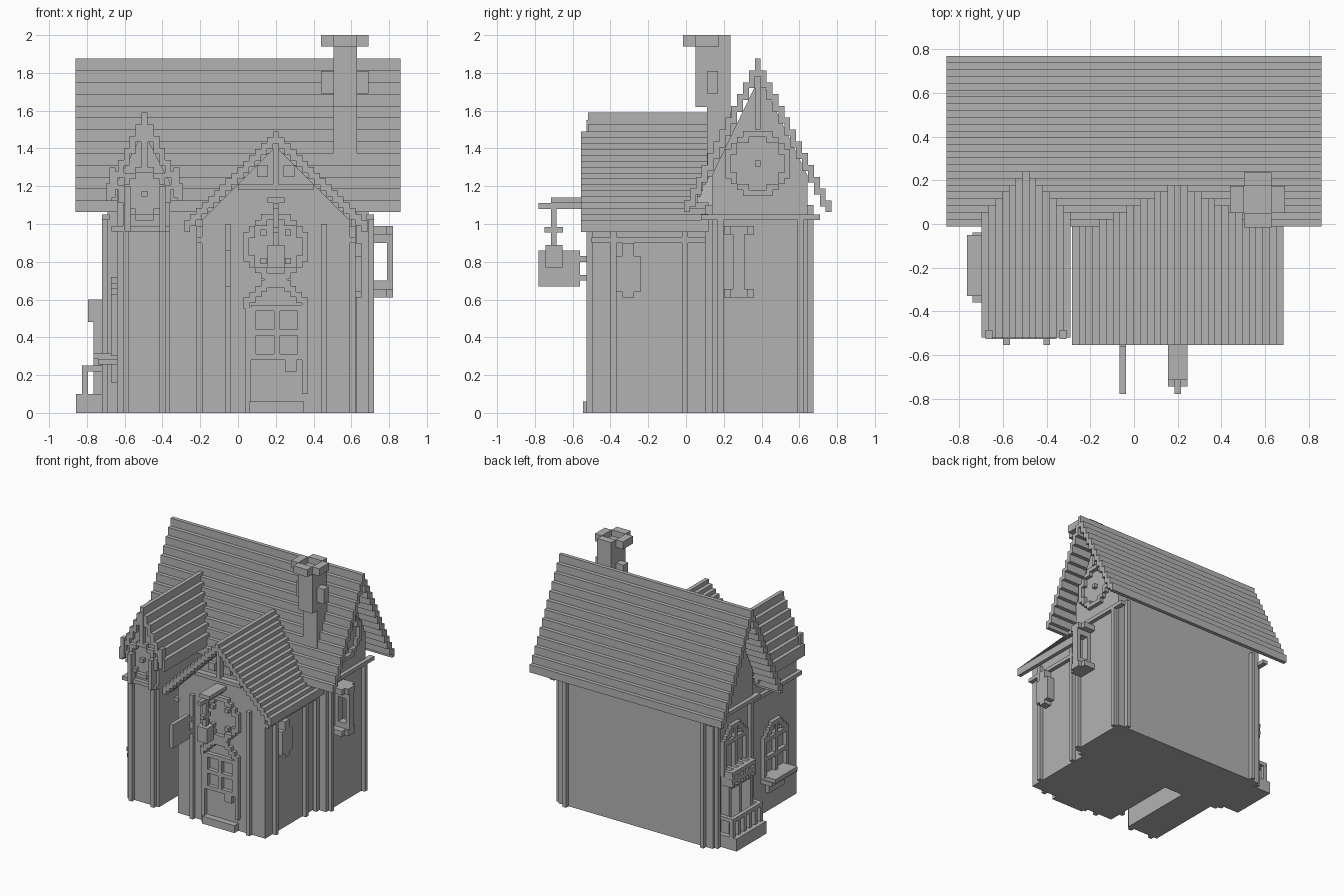
import bpy, bmesh, math
from mathutils import Vector

if "Cube" in bpy.data.objects:
    bpy.data.objects.remove(bpy.data.objects["Cube"], do_unlink=True)

U = 2 / 64  # one block

stone = bpy.data.materials.new("plain_grey")
stone.use_nodes = True
stone.diffuse_color = (0.45, 0.45, 0.45, 1)
stone.node_tree.nodes["Principled BSDF"].inputs["Base Color"].default_value = (0.45, 0.45, 0.45, 1)


def finish(name, bm):
    bmesh.ops.recalc_face_normals(bm, faces=bm.faces)
    mesh = bpy.data.meshes.new(name)
    bm.to_mesh(mesh)
    bm.free()
    mesh.materials.append(stone)
    ob = bpy.data.objects.new(name, mesh)
    bpy.context.collection.objects.link(ob)


def blocks(name, boxes):
    """One object from boxes given as x0, x1, y0, y1, z0, z1."""
    bm = bmesh.new()
    for x0, x1, y0, y1, z0, z1 in boxes:
        lo, hi = Vector((x0, y0, z0)), Vector((x1, y1, z1))
        for v in bmesh.ops.create_cube(bm, size=1)["verts"]:
            v.co = (lo + hi) / 2 + v.co * (hi - lo)
    finish(name, bm)


def gabled_body(name, axis, a, b, mid, half, eave, peak):
    """Pentagon wall block running from a to b along the axis."""
    prof = [(-half, 0), (half, 0), (half, eave), (0, peak), (-half, eave)]
    bm = bmesh.new()
    def place(s, u, z):
        return (s, mid + u, z) if axis == "x" else (mid + u, s, z)
    face = bm.faces.new([bm.verts.new(place(a, u, z)) for u, z in prof])
    ext = bmesh.ops.extrude_face_region(bm, geom=[face])["geom"]
    shift = Vector(place(b, 0, 0)) - Vector(place(a, 0, 0))
    bmesh.ops.translate(bm, vec=shift, verts=[g for g in ext if isinstance(g, bmesh.types.BMVert)])
    finish(name, bm)


def on_wall(axis, base, sign):
    """Box maker for a wall: sideways range, height range, outward range."""
    def box(u0, u1, z0, z1, out=U, start=-0.01):
        d = sorted((base + sign * start, base + sign * out))
        return (*d, u0, u1, z0, z1) if axis == "x" else (u0, u1, *d, z0, z1)
    return box


def ring(box, mid, zmid, n, out=U):
    """Blocky round frame of radius n blocks."""
    res = []
    for i in range(-n, n + 1):
        for j in range(-n, n + 1):
            if n - 0.7 < math.hypot(i, j) < n + 0.45:
                u, z = mid + i * U, zmid + j * U
                res.append(box(u - U / 2, u + U / 2, z - U / 2, z + U / 2, out))
    return res


def main_roof_y(z):
    return 0.38 - (1.88 - z) / 2 + U if z > 1.12 else 0.12


# Main body and wings
gabled_body("main_walls", "x", -0.69, 0.69, 0.39, 0.252, 1.26, 1.78)
gabled_body("turret_walls", "y", -0.495, 0.3, -0.5, 0.14, 1.22, 1.49)
gabled_body("entrance_walls", "y", -0.495, 0.3, 0.2, 0.39, 1.02, 1.41)

# Stepped roofs
blocks("main_roof", [(-0.859, 0.859, 0.38 + (k - 0.5) * U, 0.38 + (k + 0.5) * U,
                      1.875 - (2 * abs(k) + (2 if abs(k) == 12 else 3)) * U, 1.875 - 2 * abs(k) * U)
                     for k in range(-12, 13)])
for name, mid, front, top, n, drop in (("turret_roof", -0.495, -0.52, 1.59, 6, 2),
                                       ("entrance_roof", 0.2, -0.555, 1.49, 15, 1)):
    boxes = []
    for k in range(-n, n + 1):
        z = top - drop * abs(k) * U
        u = mid + k * U
        boxes.append((u - U / 2, u + U / 2, front, main_roof_y(z), z - (drop + 1) * U, z))
    blocks(name, boxes)

# Timber posts and bands
posts = []
for s in (-1, 1):
    side = on_wall("x", s * 0.69, s)
    for y in (0.167, 0.59):
        posts.append(side(y, y + U, 0, 1.05))
    for x in (-0.63, 0.6):
        posts.append((x, x + U, 0.1, 0.675, 0, 1.1))
    posts.append(side(0.08, 0.71, 1.02, 1.05))
blocks("main_posts", posts)

front = on_wall("y", -0.495, -1)
blocks("turret_posts", [front(x, x + U, 0, 1.2) for x in (-0.61, -0.415)]
       + [(x, x + U, -0.555, -0.49, 0.96, 1.2) for x in (-0.6, -0.415)]
       + [front(-0.67, -0.36, 0.96, 0.99), (-0.67, -0.63, -0.52, 0.1, 0.96, 0.99)])
right = on_wall("x", 0.59, 1)
blocks("entrance_posts", [front(x, x + U, 0, 1) for x in (-0.067, 0.44)]
       + [right(y, y + U, 0, 0.99) for y in (-0.4, -0.02)]
       + [right(-0.5, 0.12, 0.9, 0.93), (-0.22, -0.18, -0.4, -0.37, 0, 0.99),
          (-0.22, -0.18, -0.5, 0.12, 0.9, 0.93)])

# Gable trims
blocks("entrance_gable_trim", [front(0, 0.4, 1.18, 1.21, 0.045), front(0.185, 0.215, 1.2, 1.44, 0.045)]
       + [front(x, x + 0.06, 1.25, 1.31) for x in (0.1, 0.24)])
blocks("turret_gable_trim", [front(-0.51, -0.48, 1.28, 1.55)]
       + [front(-0.495 + s * 0.17 - U / 2, -0.495 + s * 0.17 + U / 2, 1.14, 1.3) for s in (-1, 1)])
east = on_wall("x", 0.69, 1)
blocks("main_gable_trim", [east(0.365, 0.395, 1.5, 1.8)])

# Round windows
blocks("main_round_window", ring(east, 0.38, 1.32, 5) + [east(0.365, 0.395, 1.305, 1.335)])
blocks("turret_round_window", ring(front, -0.495, 1.16, 4) + [front(-0.51, -0.48, 1.145, 1.175)])
blocks("entrance_round_window", ring(front, 0.2, 0.88, 5)
       + [front(0.2 + i * 0.065 - U / 2, 0.2 + i * 0.065 + U / 2, 0.88 + j * 0.075 - U / 2, 0.88 + j * 0.075 + U / 2)
          for i in (-1, 1) for j in (-1, 1)])

# Front door with stepped arch
door = [front(0.04, 0.07, 0, 0.56), front(0.34, 0.37, 0.1, 0.56), front(0.06, 0.35, 0, 0.06, 0.05)]
for i in range(4):
    for s in (-1, 1):
        u = 0.2 + s * (0.155 - i * U)
        door.append(front(u - U / 2, u + U / 2, 0.55 + i * U, 0.61 + i * U))
door += [front(0.07, 0.34, z, z + U) for z in (0.28, 0.41, 0.54)]
door += [front(x, x + U, 0.28, 0.56) for x in (0.065, 0.19, 0.315)]
door += [front(0.25, 0.31, 0.22, 0.28), front(0.14, 0.26, 0.66, 0.71)]
blocks("front_door", door)

# Hanging lantern
blocks("lantern", [(0.185, 0.215, -0.78, -0.49, 1.08, 1.11), (0.155, 0.245, -0.715, -0.49, 1.11, 1.14),
                   (0.185, 0.215, -0.715, -0.685, 0.88, 1.08), (0.185, 0.215, -0.75, -0.65, 0.955, 0.985),
                   (0.155, 0.245, -0.745, -0.655, 0.77, 0.89)])

# Hanging sign plate
blocks("sign_plate", [(-0.067, -0.036, -0.78, -0.56, 0.67, 0.86)]
       + [(-0.067, -0.036, -0.57, -0.49, z, z + U) for z in (0.7, 0.8)])

# Side brackets
blocks("side_bracket", [east(y0, y1, z, z + 0.045, d) for z in (0.61, 0.945)
                        for y0, y1, d in ((0.2, 0.36, 0.1), (0.235, 0.325, 0.13))]
       + [east(0.25, 0.31, 0.61, 0.99, 0.13, 0.1), east(0.25, 0.31, 0.61, 0.7, 0.13),
          east(0.25, 0.31, 0.9, 0.99, 0.13), east(0.25, 0.31, 0.61, 0.99)])
blocks("entrance_side_panel", [right(-0.335, -0.275, 0.61, 0.9, 0.065), right(-0.37, -0.24, 0.64, 0.83, 0.065)])


# Arched windows on the right-hand wall
def arched_window(name, box, mid, half, z0, z1, rows):
    steps = 4
    spring = z1 - steps * U
    res = [box(mid + s * half - U / 2, mid + s * half + U / 2, z0, spring + U) for s in (-1, 1)]
    for i in range(1, steps):
        for s in (-1, 1):
            u = mid + s * (half - i * U)
            res.append(box(u - U / 2, u + U / 2, spring + (i - 1) * U, spring + (i + 1) * U))
    inner = half - (steps - 1) * U
    res.append(box(mid - inner, mid + inner, z1 - U, z1))
    res.append(box(mid - U / 2, mid + U / 2, z0, z1))
    for r in range(1, rows):
        z = z0 + (spring - z0) * r / (rows - 1)
        res.append(box(mid - half, mid + half, z - U / 2, z + U / 2))
    blocks(name, res)


west = on_wall("x", -0.69, -1)
west_turret = on_wall("x", -0.64, -1)
arched_window("turret_window", west_turret, -0.2, 0.14, 0.3, 0.72, 3)
arched_window("side_window", west, 0.39, 0.14, 0.55, 0.93, 2)
blocks("turret_window_sill", [west_turret(-0.36, -0.04, 0.255, 0.285, 0.1),
                              west_turret(-0.33, -0.05, 0.285, 0.315, 0.125),
                              west_turret(-0.3, -0.1, 0.16, 0.26)])

# Railing below the side window, side door frame and low fence
railing = [west(0.24, 0.54, z, z + U, 0.105, 0.07) for z in (0.51, 0.57)]
railing += [west(0.24 + i * 0.067, 0.27 + i * 0.067, 0.48, 0.6, 0.105) for i in range(5)]
blocks("window_railing", railing)
blocks("side_door", [west(y, y + U, 0, 0.48, 0.075) for y in (0.24, 0.375, 0.51)]
       + [west(0.24, 0.54, 0.45, 0.48, 0.075)])
fence = [west(0.2, 0.58, 0, 0.1, 0.168), west(0.2, 0.58, 0.22, 0.25, 0.137, 0.105)]
fence += [west(0.2 + i * 0.07, 0.23 + i * 0.07, 0.1, 0.25, 0.137, 0.105) for i in range(6)]
fence += [west(y, y + U, 0.22, 0.25, 0.137) for y in (0.2, 0.55)]
blocks("low_fence", fence)

# Chimney with a cross-shaped open cap
cap = []
for x0, x1, y0, y1 in ((0.44, 0.505, 0.05, 0.175), (0.63, 0.692, 0.05, 0.175),
                       (0.505, 0.63, -0.015, 0.05), (0.505, 0.63, 0.175, 0.235)):
    cap.append((x0, x1, y0, y1, 1.94, 2.0))
blocks("chimney_cap", cap)
blocks("chimney", [(0.505, 0.63, 0.05, 0.235, 1.62, 1.95), (0.505, 0.63, 0.11, 0.235, 1.25, 1.63),
                   (0.44, 0.692, 0.11, 0.17, 1.69, 1.81)])
